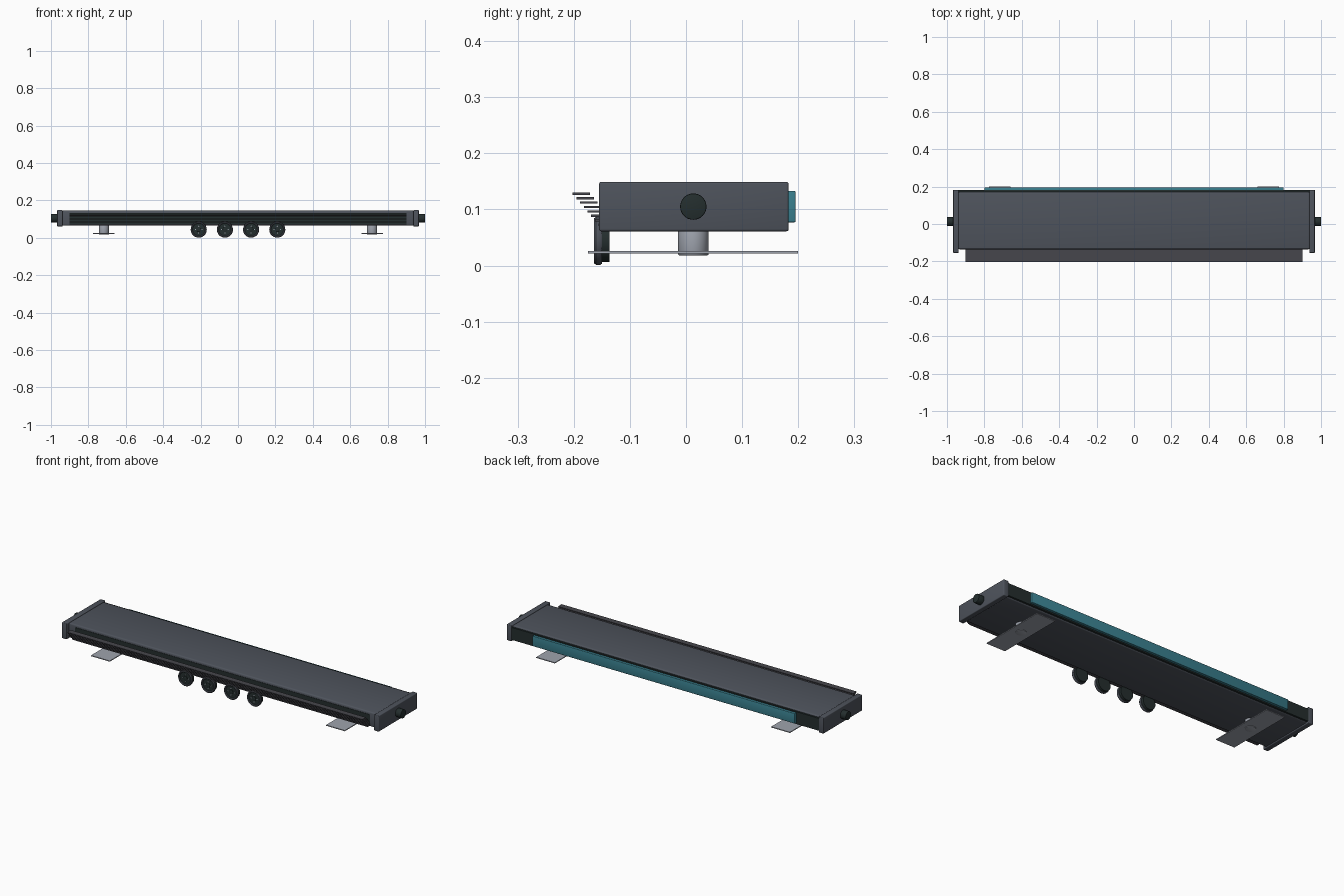
import bpy, bmesh, math
from mathutils import Matrix

if "Cube" in bpy.data.objects:
    bpy.data.objects.remove(bpy.data.objects["Cube"])


def material(name, r, g, b):
    lin = [(c / 255 / 12.92) if c < 11 else ((c / 255 + 0.055) / 1.055) ** 2.4 for c in (r, g, b)]
    m = bpy.data.materials.new(name)
    m.diffuse_color = (*lin, 1)
    m.use_nodes = True
    m.node_tree.nodes["Principled BSDF"].inputs["Base Color"].default_value = m.diffuse_color
    return m


GREY = material("slate grey", 78, 83, 92)
SLAT = material("warm grey", 70, 70, 76)
DARK = material("dark green grey", 36, 46, 46)
TEAL = material("teal", 58, 128, 143)
LIGHT = material("light grey", 158, 163, 173)


def finish(name, bm, mat):
    me = bpy.data.meshes.new(name)
    bm.to_mesh(me)
    bm.free()
    me.materials.append(mat)
    ob = bpy.data.objects.new(name, me)
    bpy.context.collection.objects.link(ob)
    bpy.ops.object.select_all(action='DESELECT')
    bpy.context.view_layer.objects.active = ob
    ob.select_set(True)
    bpy.ops.object.shade_smooth_by_angle(angle=math.radians(35))
    return ob


def box(name, x, y, z, mat, bevel=0):
    """Box from (min, max) pairs, with optional rounded edges."""
    bm = bmesh.new()
    bmesh.ops.create_cube(bm, size=1)
    for v in bm.verts:
        v.co = [(a + b) / 2 + c * (b - a) for (a, b), c in zip((x, y, z), v.co)]
    if bevel:
        bmesh.ops.bevel(bm, geom=bm.edges[:], offset=bevel, segments=3, profile=0.5, affect='EDGES')
    return finish(name, bm, mat)


def rod(name, centre, radius, length, axis, mat, bevel=0):
    """Cylinder along the given axis."""
    bm = bmesh.new()
    bmesh.ops.create_cone(bm, cap_ends=True, segments=32, radius1=radius, radius2=radius, depth=length)
    if bevel:
        rim = [e for e in bm.edges if abs(e.verts[0].co.z - e.verts[1].co.z) < 1e-6]
        bmesh.ops.bevel(bm, geom=rim, offset=bevel, segments=2, profile=0.5, affect='EDGES')
    turn = {'X': Matrix.Rotation(math.pi / 2, 4, 'Y'),
            'Y': Matrix.Rotation(math.pi / 2, 4, 'X'), 'Z': Matrix()}[axis]
    bmesh.ops.transform(bm, matrix=Matrix.Translation(centre) @ turn, verts=bm.verts)
    return finish(name, bm, mat)


def ring(name, centre, profile, mat):
    """Closed (radius, y) profile turned around the y axis."""
    bm = bmesh.new()
    n = 36
    loops = [[bm.verts.new((centre[0] + r * math.cos(t), y, centre[2] + r * math.sin(t)))
              for r, y in profile] for t in (2 * math.pi * i / n for i in range(n))]
    k = len(profile)
    for i in range(n):
        a, b = loops[i], loops[(i + 1) % n]
        for j in range(k):
            bm.faces.new((a[j], a[(j + 1) % k], b[(j + 1) % k], b[j]))
    bmesh.ops.recalc_face_normals(bm, faces=bm.faces)
    return finish(name, bm, mat)


# main body with rounded long edges
box("body", (-0.94, 0.94), (-0.135, 0.171), (0.065, 0.146), GREY, 0.008)
box("front_recess", (-0.9, 0.9), (-0.137, -0.132), (0.073, 0.132), DARK)
box("rear_panel", (-0.938, 0.938), (0.16, 0.181), (0.07, 0.138), DARK)
box("rear_light_bar", (-0.8, 0.8), (0.175, 0.195), (0.077, 0.133), TEAL, 0.002)

# stepped slats along the front
for i in range(8):
    y, z = -0.202 + 0.0066 * i, 0.128 - 0.0079 * i
    box("front_slat", (-0.9, 0.9), (y, y + 0.031), (z - 0.002, z + 0.002), SLAT)

# end caps, knobs and feet on both sides
for s in (-1, 1):
    box("end_cap", sorted((s * 0.937, s * 0.967)), (-0.155, 0.183), (0.061, 0.149), GREY, 0.004)
    rod("end_knob", (s * 0.98, 0.013, 0.105), 0.0235, 0.04, 'X', DARK, 0.002)
    rod("foot_post", (s * 0.717, 0.013, 0.043), 0.027, 0.05, 'Z', LIGHT, 0.002)
    box("foot_plate", sorted((s * 0.66, s * 0.774)), (-0.175, 0.2), (0.021, 0.0255), LIGHT)

# four round dials below the front edge
RIM = [(0.033, -0.150), (0.033, -0.161), (0.036, -0.164), (0.040, -0.164),
       (0.043, -0.160), (0.043, -0.153), (0.041, -0.150)]
for i in range(4):
    x, z = -0.21 + 0.14 * i, 0.044
    ring("dial_rim", (x, 0, z), RIM, GREY)
    rod("dial_back", (x, -0.147, z), 0.038, 0.022, 'Y', DARK)
    rod("dial_hub", (x, -0.159, z), 0.012, 0.006, 'Y', DARK, 0.001)
    for k in range(4):
        a = math.pi / 2 * k
        rod("dial_mark", (x + 0.018 * math.cos(a), -0.1585, z + 0.018 * math.sin(a)),
            0.003, 0.003, 'Y', LIGHT)
